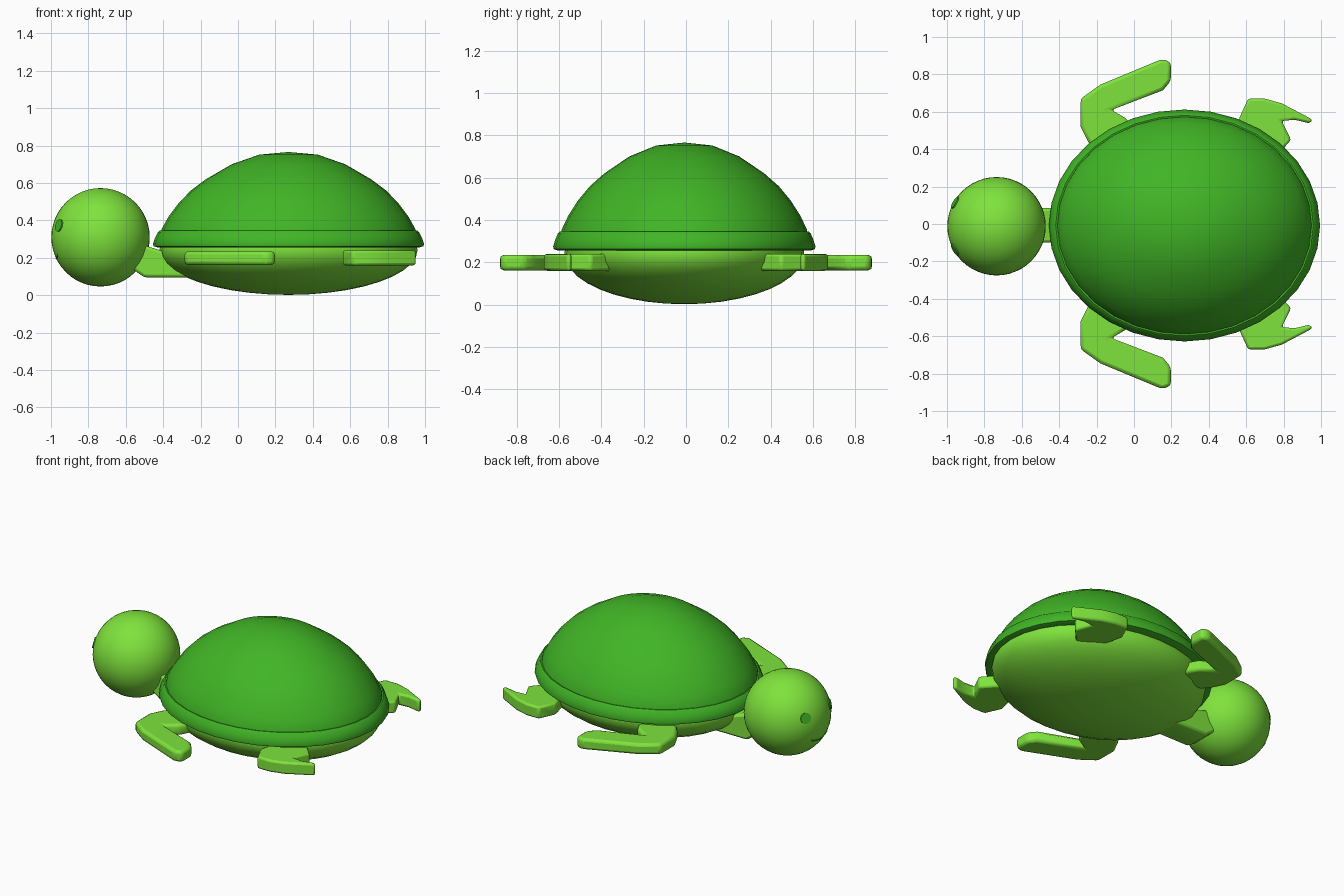
import bpy, bmesh, math
from mathutils import Vector

if "Cube" in bpy.data.objects:
    bpy.data.objects.remove(bpy.data.objects["Cube"])


def material(name, rgb):
    m = bpy.data.materials.new(name)
    m.diffuse_color = (*rgb, 1)
    m.use_nodes = True
    m.node_tree.nodes["Principled BSDF"].inputs["Base Color"].default_value = m.diffuse_color
    return m


SKIN = material("light green skin", (0.21, 0.77, 0.045))
SHELL = material("shell green", (0.052, 0.46, 0.019))


def finish(ob, mat, angle=35):
    ob.data.materials.append(mat)
    bpy.ops.object.select_all(action='DESELECT')
    ob.select_set(True)
    bpy.context.view_layer.objects.active = ob
    bpy.ops.object.shade_smooth_by_angle(angle=math.radians(angle))
    return ob


def from_bmesh(name, bm, mat, angle=35):
    bmesh.ops.recalc_face_normals(bm, faces=bm.faces)
    me = bpy.data.meshes.new(name)
    bm.to_mesh(me)
    bm.free()
    ob = bpy.data.objects.new(name, me)
    bpy.context.collection.objects.link(ob)
    return finish(ob, mat, angle)


def ellipsoid(name, centre, radii, mat, seg=48, rings=24):
    bpy.ops.mesh.primitive_uv_sphere_add(segments=seg, ring_count=rings, radius=1, location=centre)
    ob = bpy.context.object
    ob.name = name
    ob.scale = radii
    bpy.ops.object.transform_apply(location=False, rotation=False, scale=True)
    return finish(ob, mat, 60)


def lathe(name, profile, centre, rx, ry, mat, n=32):
    """Oval revolve of (radius, height) points."""
    bm = bmesh.new()
    rings = []
    for r, z in profile:
        if r == 0:
            rings.append([bm.verts.new((*centre, z))])
        else:
            rings.append([bm.verts.new((centre[0] + rx * r * math.cos(2 * math.pi * i / n),
                                        centre[1] + ry * r * math.sin(2 * math.pi * i / n), z))
                          for i in range(n)])
    for a, b in zip(rings, rings[1:]):
        for i in range(n):
            j = (i + 1) % n
            if len(b) == 1:
                bm.faces.new((a[i], a[j], b[0]))
            else:
                bm.faces.new((a[i], a[j], b[j], b[i]))
    return from_bmesh(name, bm, mat, 40)


def flipper(name, outline, z0, z1, side):
    """Flat bevelled paddle cut from a top-view outline."""
    bm = bmesh.new()
    f = bm.faces.new([bm.verts.new((x, y * side, z0)) for x, y in outline])
    up = bmesh.ops.extrude_face_region(bm, geom=[f])
    bmesh.ops.translate(bm, vec=(0, 0, z1 - z0),
                        verts=[v for v in up["geom"] if isinstance(v, bmesh.types.BMVert)])
    ob = from_bmesh(name, bm, SKIN, 40)
    bev = ob.modifiers.new("soft edge", 'BEVEL')
    bev.width = 0.018
    bev.segments = 2
    return ob


# Shell: dome and rolled rim
MID = (0.27, -0.008)
lathe("shell_dome", [(0.94, 0.33), (0.935, 0.355), (0.885, 0.42), (0.81, 0.493), (0.72, 0.56),
                     (0.61, 0.62), (0.42, 0.7), (0.215, 0.752), (0, 0.766)],
      MID, 0.725, 0.62, SHELL)
lathe("shell_rim", [(0.8, 0.257), (0.96, 0.255), (0.995, 0.262), (1.0, 0.275), (0.985, 0.305),
                    (0.963, 0.338), (0.95, 0.345), (0.935, 0.343), (0.92, 0.33)],
      MID, 0.725, 0.62, SHELL)

# Belly
ellipsoid("belly", (0.27, -0.008, 0.242), (0.69, 0.567, 0.24), SKIN, 32, 20)

# Head
HEAD, R = Vector((-0.735, -0.012, 0.31)), 0.263
ellipsoid("head", HEAD, (R, R, R), SKIN)

# Neck, a bevelled block with a chamfered front
bm = bmesh.new()
side_profile = [(-0.63, 0.2), (-0.55, 0.13), (-0.5, 0.095), (-0.1, 0.095), (-0.1, 0.23), (-0.4, 0.235), (-0.6, 0.3)]
f = bm.faces.new([bm.verts.new((x, -0.1, z)) for x, z in side_profile])
ext = bmesh.ops.extrude_face_region(bm, geom=[f])
bmesh.ops.translate(bm, vec=(0, 0.185, 0),
                    verts=[v for v in ext["geom"] if isinstance(v, bmesh.types.BMVert)])
neck = from_bmesh("neck", bm, SKIN, 40)
b = neck.modifiers.new("soft edge", 'BEVEL')
b.width, b.segments = 0.015, 2

# Flippers, mirrored left and right
front = [(-0.2, -0.38), (-0.245, -0.44), (-0.285, -0.52), (-0.285, -0.67), (-0.18, -0.745),
         (0.15, -0.882), (0.197, -0.865), (0.197, -0.765), (0.155, -0.715), (-0.12, -0.61),
         (-0.035, -0.56), (0.05, -0.4)]
back = [(0.6, -0.4), (0.56, -0.56), (0.61, -0.67), (0.7, -0.67), (0.79, -0.645), (0.955, -0.558),
        (0.94, -0.538), (0.86, -0.557), (0.79, -0.552), (0.84, -0.45), (0.75, -0.35)]
for label, side in (("right", 1), ("left", -1)):
    flipper("front_flipper_" + label, front, 0.162, 0.235, side)
    flipper("back_flipper_" + label, back, 0.16, 0.24, side)

# Eyes: thin discs on the head
for label, s in (("left", 1), ("right", -1)):
    d = Vector((-0.845, 0.48 * s, 0.24)).normalized()
    bpy.ops.mesh.primitive_cylinder_add(vertices=20, radius=0.034, depth=0.008, location=HEAD + d * R,
                                        rotation=d.to_track_quat('Z', 'Y').to_euler())
    eye = bpy.context.object
    eye.name = "eye_" + label
    finish(eye, SHELL)

# Mouth: thin curved line
cu = bpy.data.curves.new("mouth", 'CURVE')
cu.dimensions = '3D'
cu.bevel_depth = 0.004
cu.bevel_resolution = 1
sp = cu.splines.new('POLY')
N = 13
sp.points.add(N - 1)
for i in range(N):
    t = 2 * i / (N - 1) - 1
    d = Vector((-0.88, 0.33 * t, -0.43 + 0.06 * t * t)).normalized()
    sp.points[i].co = (*(HEAD + d * R), 1)
cu.materials.append(SHELL)
bpy.context.collection.objects.link(bpy.data.objects.new("mouth", cu))
